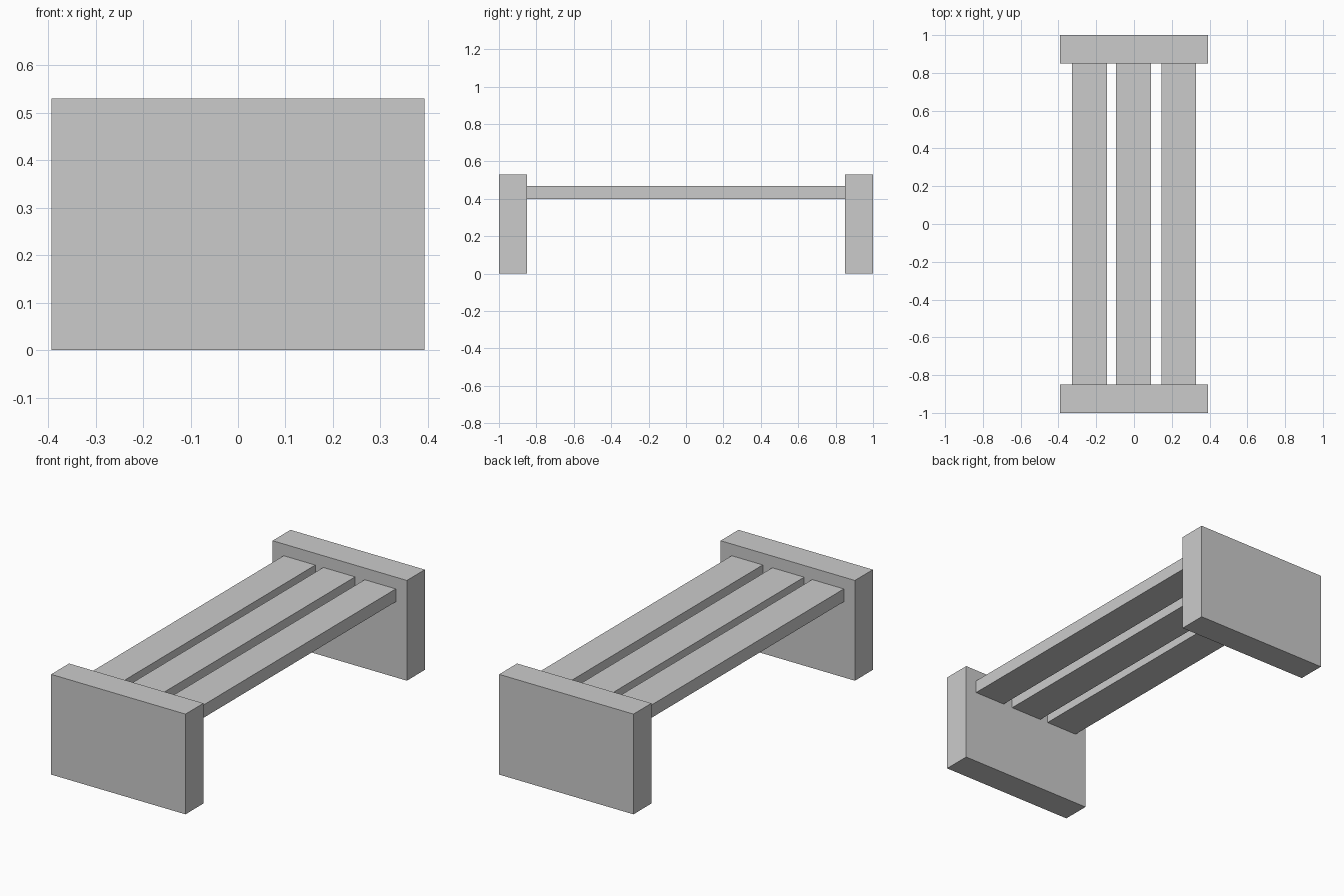
import bpy

if "Cube" in bpy.data.objects:
    bpy.data.objects.remove(bpy.data.objects["Cube"])


def box(name, lo, hi):
    size = [b - a for a, b in zip(lo, hi)]
    centre = [(a + b) / 2 for a, b in zip(lo, hi)]
    bpy.ops.mesh.primitive_cube_add(size=1, location=centre)
    obj = bpy.context.object
    obj.name = name
    obj.scale = size
    bpy.ops.object.transform_apply(location=False, rotation=False, scale=True)
    return obj


HALF_WIDTH, HEIGHT = 0.393, 0.53
INNER_Y = 0.85

# Solid end panels
box("front_end_panel", (-HALF_WIDTH, -1, 0), (HALF_WIDTH, -INNER_Y, HEIGHT))
box("back_end_panel", (-HALF_WIDTH, INNER_Y, 0), (HALF_WIDTH, 1, HEIGHT))

# Seat slats spanning between the panels
slats = {"left": (-0.328, -0.143), "middle": (-0.096, 0.090), "right": (0.146, 0.328)}
for side, (x0, x1) in slats.items():
    box(f"{side}_seat_slat", (x0, -INNER_Y, 0.40), (x1, INNER_Y, 0.468))
